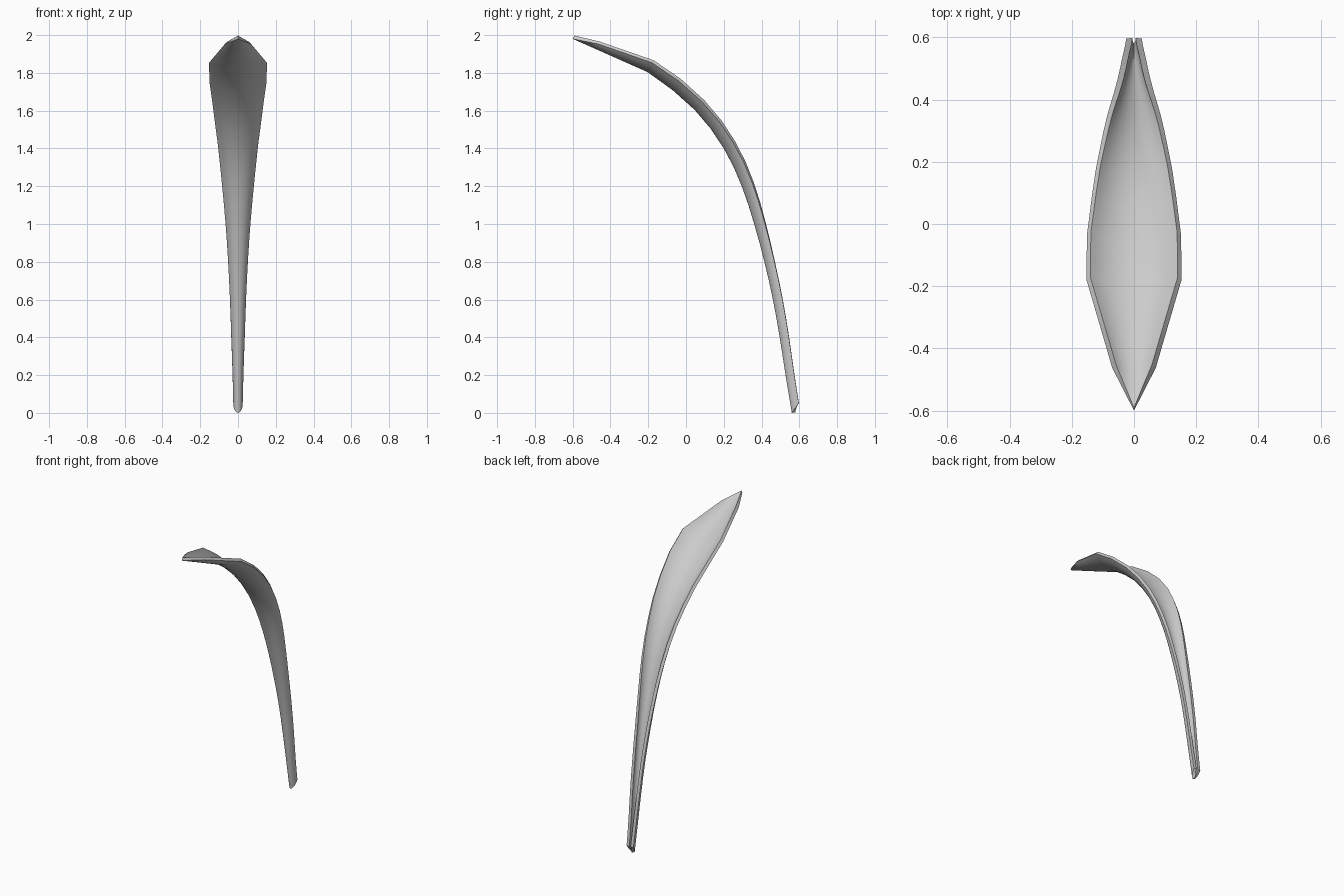
import bpy, bmesh, math
from mathutils import Vector

if "Cube" in bpy.data.objects:
    bpy.data.objects.remove(bpy.data.objects["Cube"])

T = 0.02  # blade thickness
# stations along the convex spine: y, z, half width, rim depth
ST = [(0.56, 0.0, 0.025, 0.045), (0.527, 0.2, 0.029, 0.046), (0.496, 0.4, 0.036, 0.048),
      (0.46, 0.6, 0.043, 0.05), (0.415, 0.8, 0.053, 0.052), (0.361, 1.0, 0.067, 0.055),
      (0.295, 1.2, 0.086, 0.058), (0.2, 1.4, 0.108, 0.059), (0.045, 1.605, 0.136, 0.058),
      (-0.205, 1.805, 0.153, 0.055)]
END = [(-0.475, 1.925, 0.07, 0.03), (-0.60, 1.98, 0.0, 0.0)]


def catmull(a, b, c, d, t):
    return tuple(0.5 * (2*q + (r-p)*t + (2*p-5*q+4*r-s)*t*t + (3*q-p-3*r+s)*t**3)
                 for p, q, r, s in zip(a, b, c, d))


# smooth stem, then straight facets to the pointed tip
rows = []
ext = [tuple(2*a-b for a, b in zip(ST[0], ST[1]))] + ST + [END[0]]
for i in range(1, len(ext) - 2):
    rows += [catmull(*ext[i-1:i+3], t) for t in (0, 0.5)]
rows += [ST[-1]] + END

# sweep the channel section along the spine
SEG = 16
bm = bmesh.new()
grid = []
for i, (y, z, w, d) in enumerate(rows[:-1]):
    p, q = rows[max(i-1, 0)], rows[i+1]
    tan = Vector((0, q[0]-p[0], q[1]-p[1])).normalized()
    nor = Vector((0, tan.z, -tan.y))
    amax = min(math.pi/2, 2*math.atan(d/w))
    slant = 0.045 if i == 0 else 0.02 if i == 1 else 0  # slanted foot cut
    ring = []
    for k in range(SEG + 1):
        a = amax * (2*k/SEG - 1)
        h = (1-math.cos(a)) / (1-math.cos(amax))
        ring.append(bm.verts.new(Vector((w*math.sin(a)/math.sin(amax), y, z))
                                 + nor*d*h + tan*slant*h))
    grid.append(ring)
for r0, r1 in zip(grid, grid[1:]):
    for k in range(SEG):
        bm.faces.new((r0[k], r0[k+1], r1[k+1], r1[k]))
tip = bm.verts.new((0, END[1][0], END[1][1]))
for k in range(SEG):
    bm.faces.new((grid[-1][k], grid[-1][k+1], tip))
me = bpy.data.meshes.new("curved_blade")
bm.to_mesh(me)
bm.free()
blade = bpy.data.objects.new("curved_blade", me)
bpy.context.collection.objects.link(blade)

# thickness toward the hollow side
sol = blade.modifiers.new("thickness", 'SOLIDIFY')
sol.thickness = T
sol.offset = -1
bpy.context.view_layer.objects.active = blade
blade.select_set(True)
bpy.ops.object.modifier_apply(modifier=sol.name)
bpy.ops.object.shade_smooth_by_angle(angle=math.radians(35))
